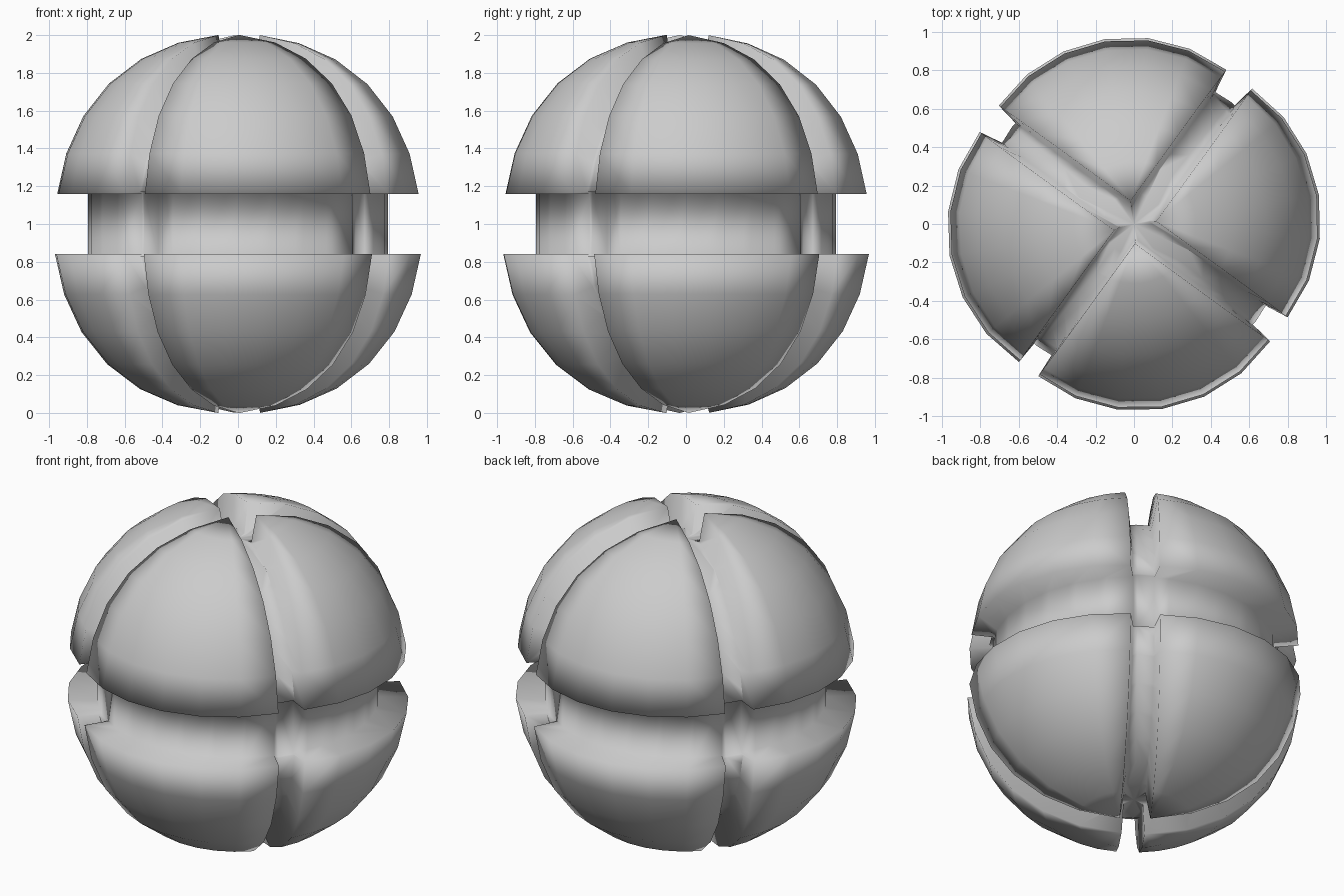
import bpy, bmesh
from math import sin, cos, asin, acos, hypot, pi, radians

if "Cube" in bpy.data.objects:
    bpy.data.objects.remove(bpy.data.objects["Cube"])

N = 6                                   # segments per shell edge
ARM_START = radians(54)                 # direction of the first vertical groove
ARM_OUT = [0.088, 0.09, 0.066, 0.082]   # groove half widths at the surface
ARM_IN = 0.05                           # groove half width at the floor


def finish(bm, name):
    bmesh.ops.remove_doubles(bm, verts=bm.verts, dist=0.0005)
    bmesh.ops.recalc_face_normals(bm, faces=bm.faces)
    me = bpy.data.meshes.new(name)
    bm.to_mesh(me)
    bm.free()
    ob = bpy.data.objects.new(name, me)
    bpy.context.collection.objects.link(ob)
    return ob


def patch(bm, k, sign, r, wa, wb, h, flat, fall, bulge):
    """Grid over one eighth of a sphere, kept clear of the grooves."""
    t0, t1 = asin(hypot(wa, wb) / r), acos(h / r)
    rows = []
    for i in range(N + 1):
        t = t0 + (t1 - t0) * i / N
        rxy = r * sin(t)
        row = []
        for j in range(N + 1):
            u = 2 * j / N - 1
            # the rim is drawn in towards the grooves, the middle swells a little
            s = flat * (1 - fall * u * u * sin(t) ** 4)
            b = 1 + bulge * sin(2 * t) ** 2
            a0, a1 = asin(min(wa / rxy, 1)), pi / 2 - asin(min(wb / rxy, 1))
            a = ARM_START + k * pi / 2 + a0 + (a1 - a0) * j / N
            z = h if i == N else r * cos(t) * b
            row.append(bm.verts.new((s * b * rxy * cos(a), s * b * rxy * sin(a), 1 + sign * z)))
        rows.append(row)
    for i in range(N):
        for j in range(N):
            bm.faces.new((rows[i][j], rows[i][j + 1], rows[i + 1][j + 1], rows[i + 1][j]))
    return ([rw[0] for rw in rows] + rows[-1][1:]
            + [rw[-1] for rw in rows[-2::-1]] + rows[0][-2:0:-1])


# eight shell segments: outer patch, inner patch and walls between
shells = []
for sign, level, flat in ((1, "upper", 0.968), (-1, "lower", 0.98)):
    for k in range(4):
        bm = bmesh.new()
        wa, wb = ARM_OUT[k], ARM_OUT[(k + 1) % 4]
        outer = patch(bm, k, sign, 1.006, wa, wb, 0.16, flat, 0.042, 0.02)
        inner = patch(bm, k, sign, 0.76, ARM_IN, ARM_IN, 0.16, 1.0, 0, 0)
        n = len(outer)
        for i in range(n):
            j = (i + 1) % n
            bm.faces.new((outer[i], outer[j], inner[j], inner[i]))
        shells.append(finish(bm, f"{level}_shell_segment_{k + 1}"))

# core: ball with a straight band round the equator
R, BAND = 0.83, 0.17
profile = [(R * sin(t), R * cos(t)) for t in
           [acos(BAND / R) * i / 7 for i in range(8)]] + [(0.795, BAND)]
profile += [(x, -z) for x, z in reversed(profile)]
bm = bmesh.new()
vs = [bm.verts.new((x, 0, 1 + z)) for x, z in profile]
es = [bm.edges.new(p) for p in zip(vs, vs[1:])]
bmesh.ops.spin(bm, geom=vs + es, cent=(0, 0, 1), axis=(0, 0, 1),
               angle=2 * pi, steps=28, use_merge=False)
ball = finish(bm, "grooved_ball")

# fuse shells and core into one skin
bpy.ops.object.select_all(action='DESELECT')
ball.select_set(True)
bpy.context.view_layer.objects.active = ball
for shell in shells:
    mod = ball.modifiers.new("fuse", 'BOOLEAN')
    mod.operation, mod.solver, mod.object = 'UNION', 'EXACT', shell
    bpy.ops.object.modifier_apply(modifier=mod.name)
    bpy.data.objects.remove(shell)
bpy.ops.object.shade_smooth()
